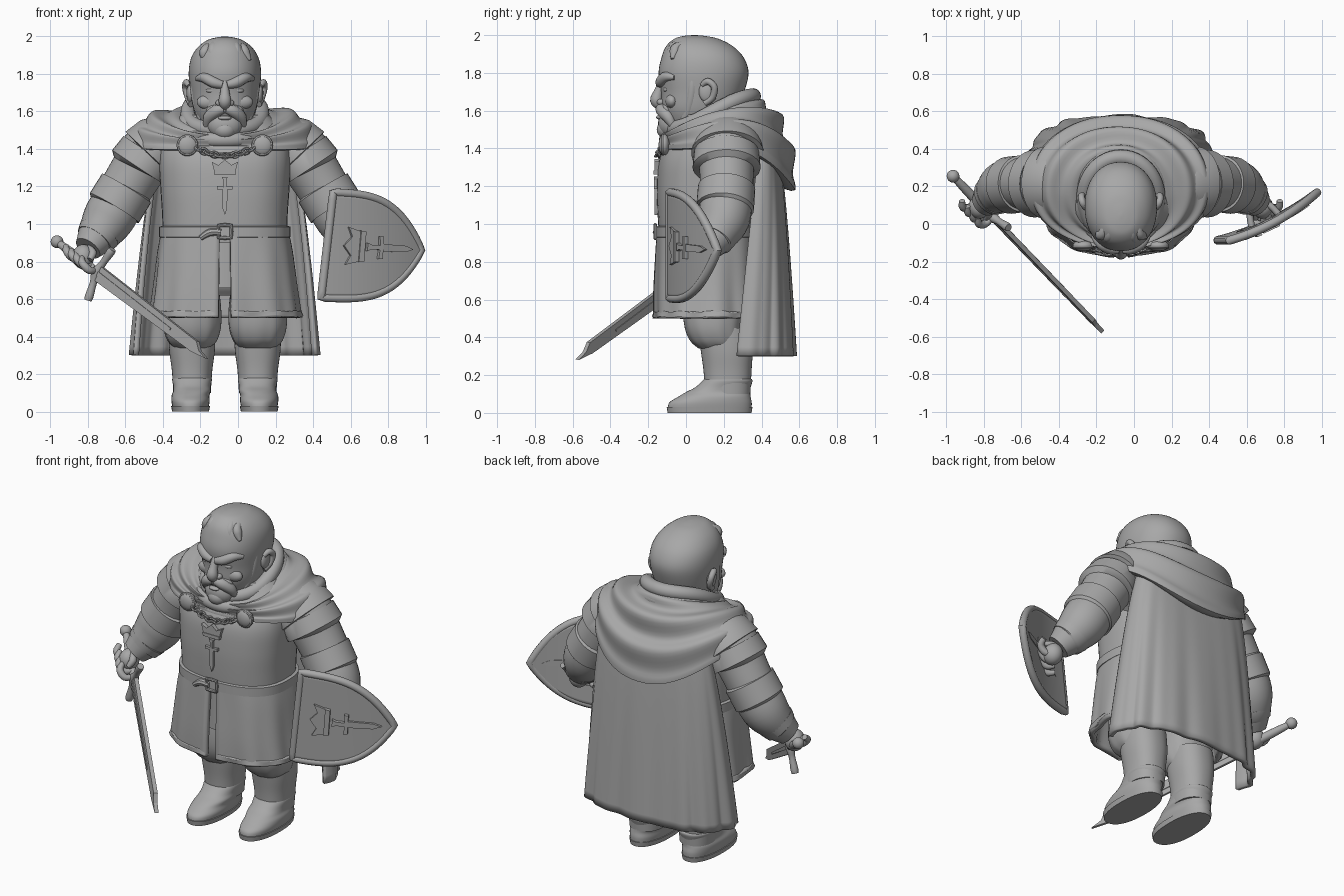
import bpy, bmesh, math
from mathutils import Vector as V, Matrix, Quaternion
from math import sin, cos, pi

if "Cube" in bpy.data.objects:
    bpy.data.objects.remove(bpy.data.objects["Cube"])

CX = -0.07          # body centre line
grey = bpy.data.materials.new("stone grey")
grey.diffuse_color = (0.39, 0.39, 0.39, 1)
grey.use_nodes = True
grey.node_tree.nodes["Principled BSDF"].inputs["Base Color"].default_value = grey.diffuse_color


def add(name, verts, faces, thick=0, angle=40):
    me = bpy.data.meshes.new(name)
    me.from_pydata([tuple(v) for v in verts], [], faces)
    bm = bmesh.new()
    bm.from_mesh(me)
    bmesh.ops.remove_doubles(bm, verts=bm.verts, dist=1e-5)
    bmesh.ops.recalc_face_normals(bm, faces=bm.faces)
    bm.to_mesh(me)
    bm.free()
    me.shade_smooth()
    me.set_sharp_from_angle(angle=math.radians(angle))
    me.materials.append(grey)
    ob = bpy.data.objects.new(name, me)
    bpy.context.collection.objects.link(ob)
    if thick:
        m = ob.modifiers.new("thickness", 'SOLIDIFY')
        m.thickness, m.offset = thick, 0
    return ob


def grid(name, rows, wrap=True, loop=False, caps=True, **kw):
    n, m = len(rows[0]), len(rows)
    f = [(i * n + j, i * n + (j + 1) % n, (i + 1) % m * n + (j + 1) % n, (i + 1) % m * n + j)
         for i in range(m if loop else m - 1) for j in range(n if wrap else n - 1)]
    if caps and wrap and not loop:
        f += [tuple(range(n)), tuple(range((m - 1) * n, m * n))]
    return add(name, [v for r in rows for v in r], f, **kw)


def smooth_keys(k, s):
    out = []
    for i in range(len(k) - 1):
        p = [k[max(i - 1, 0)], k[i], k[i + 1], k[min(i + 2, len(k) - 1)]]
        for t in [j / s for j in range(s)]:
            out.append([0.5 * (2 * b + (c - a) * t + (2*a - 5*b + 4*c - d) * t*t + (3*b - a - 3*c + d) * t**3)
                        for a, b, c, d in zip(*p)])
    return out + [list(k[-1])]


def se(v, p):
    return math.copysign(abs(v) ** (2 / p), v)


def loft(name, keys, p=2.3, n=48, steps=5, gap=None, fold=0, **kw):
    """Stack of rounded sections (z, cx, cy, rx, ry); gap leaves a front slit."""
    rows, ks = [], smooth_keys(keys, steps)
    for i, (z, cx, cy, rx, ry) in enumerate(ks):
        row, g = [], gap or 0
        for j in range(n):
            a = -pi / 2 + g + (2 * pi - 2 * g) * j / (n - 1 if gap else n)
            w = 1 + fold * i / len(ks) * (sin(11 * a) + 0.6 * sin(7 * a + 1))
            row.append(V((cx + rx * w * se(cos(a), p), cy + ry * w * se(sin(a), p), z)))
        rows.append(row)
    return grid(name, rows, wrap=not gap, **kw)


def tube(name, keys, n=16, steps=4, loop=False, sy=1):
    """Round tube through (x, y, z, radius) keys; sy widens it along y."""
    ks = keys if loop else smooth_keys(keys, steps)
    P, m = [V(k[:3]) for k in ks], len(ks)
    rows, q, last = [], None, None
    for i in range(m):
        a, b = (P[i - 1], P[(i + 1) % m]) if loop else (P[max(i - 1, 0)], P[min(i + 1, m - 1)])
        t = (b - a).normalized()
        q = last.rotation_difference(t) @ q if last else t.to_track_quat('Z', 'Y')
        last = t
        offs = [q @ V((cos(2*pi*j/n), sin(2*pi*j/n), 0)) * ks[i][3] for j in range(n)]
        rows.append([P[i] + V((o.x, o.y * sy, o.z)) for o in offs])
    return grid(name, rows, loop=loop)


def ball(name, loc, r):
    rows = [[V(loc) + V((r[0] * sin(a) * cos(b), r[1] * sin(a) * sin(b), r[2] * cos(a)))
             for b in [2 * pi * j / 24 for j in range(24)]] for a in [pi * i / 14 for i in range(15)]]
    return grid(name, rows, caps=False)


def plate(name, pts, at, d0, d1):
    n = len(pts)
    v = [at(a, b, d) for d in (d0, d1) for a, b in pts]
    f = [tuple(range(n)), tuple(range(n, 2 * n))] + [(i, (i + 1) % n, n + (i + 1) % n, n + i) for i in range(n)]
    return add(name, v, f, angle=20)


def mx(s, keys):    # s=1 keeps the sword-arm side, s=-1 mirrors across the body
    return [(k[0] if s > 0 else 2 * CX - k[0],) + tuple(k[1:]) for k in keys]


# ---- torso, skirt, belt
loft("tunic", [(.9, CX, .11, .33, .25), (1.05, CX, .11, .335, .26), (1.2, CX, .11, .345, .263),
               (1.35, CX, .12, .352, .258), (1.47, CX, .15, .335, .225), (1.58, CX, .17, .24, .18)], p=2.5, fold=.006)
loft("tunic_skirt", [(.96, CX, .11, .325, .25), (.85, CX, .11, .345, .255), (.65, CX, .11, .368, .263),
                     (.5, CX, .115, .388, .268)], p=2.5, n=120, gap=.045, fold=.025, thick=.03)
loft("skirt_hem", [(.535, CX, .115, .393, .272), (.505, CX, .115, .396, .274)], p=2.5, n=120, gap=.05,
     fold=.025, thick=.03)
loft("skirt_inner_panel", [(.92, CX, -.1, .06, .02), (.66, CX, -.1, .06, .02)])
loft("hips", [(.93, CX, .12, .28, .2), (.7, CX, .14, .29, .2), (.62, CX, .15, .22, .16)])
loft("belt", [(.925, CX, .11, .335, .255), (.93, CX, .11, .35, .268), (.985, CX, .11, .35, .268),
              (.99, CX, .11, .335, .255)], p=2.5, steps=1)
tube("belt_buckle", [(CX + dx, -.163, .96 + dz, .01) for dx, dz in
                     ((-.033, -.033), (0, -.035), (.033, -.033), (.035, 0), (.033, .033), (0, .035), (-.033, .033), (-.035, 0))],
     n=8, loop=True)
tube("belt_tail", [(CX - .02, -.158, .955, .018), (CX - .08, -.155, .955, .02), (CX - .13, -.15, .925, .014)], n=8)

# ---- head
loft("head", [(1.42, CX, .14, .12, .12), (1.5, CX, .08, .125, .16), (1.6, CX, .07, .165, .195), (1.7, CX, .088, .183, .22),
              (1.8, CX, .093, .193, .238), (1.88, CX, .088, .182, .218), (1.94, CX, .072, .147, .178),
              (1.98, CX, .055, .095, .118), (1.995, CX, .045, .045, .06), (2.0, CX, .045, .006, .008)], p=2.15)
tube("nose", [(CX, -.125, 1.755, .02), (CX, -.145, 1.70, .025), (CX, -.156, 1.655, .034), (CX, -.138, 1.622, .022)])
ball("chin_beard", (CX, -.08, 1.53), (.095, .068, .08))
ball("beard_point", (CX, -.1, 1.5), (.06, .055, .05))
ball("lower_lip", (CX, -.138, 1.565), (.035, .02, .012))
ball("muzzle", (CX, -.09, 1.605), (.1, .055, .05))
for s in (1, -1):
    X = lambda d: CX - s * d
    tube("brow", [(X(.012), -.14, 1.742, .02), (X(.06), -.132, 1.755, .029), (X(.11), -.105, 1.78, .027),
                  (X(.15), -.06, 1.775, .012)], n=12)
    ball("eye", (X(.068), -.098, 1.712), (.034, .024, .017))
    ball("cheek", (X(.085), -.075, 1.65), (.065, .034, .04))
    ball("nostril", (X(.03), -.132, 1.645), (.02, .022, .018))
    tube("moustache", [(X(.004), -.138, 1.612, .022), (X(.045), -.127, 1.602, .033), (X(.085), -.093, 1.565, .032),
                       (X(.1), -.065, 1.505, .012)], n=12)
    tube("sideburn", [(X(.163), .03, 1.84, .01), (X(.16), .035, 1.75, .027), (X(.145), .025, 1.65, .03),
                      (X(.11), 0, 1.56, .035)], n=12)
    tube("ear_rim", [(X(.18), .10, 1.64, .018), (X(.195), .14, 1.67, .018), (X(.21), .15, 1.725, .018),
                     (X(.205), .115, 1.755, .018), (X(.19), .085, 1.735, .014)], n=10)
    ball("ear", (X(.185), .11, 1.7), (.02, .042, .055))
for i in range(6):
    d = (i - 2.5) / 2.5
    tube("hair_lock", [(CX + .08*d, .03, 1.978 - .02*d*d, .014),
                       (CX + .095*d, -.045, 1.957 - .02*d*d, .026),
                       (CX + .11*d, -.085 + .025*d*d, 1.915 - .01*d*d, .028),
                       (CX + .115*d + .02, -.108 + .035*d*d, 1.87 + .015*cos(5*d), .008)], n=10)

# ---- collar, hooded mantle, cloak
for nm, k, dz, r in (("collar_roll", 1, .03, .042), ("collar_fold", 1.13, -.025, .04)):
    tube(nm, [(CX + .195*k*cos(a), .14 + .215*k*sin(a), 1.56 + .095*sin(a) + dz + .008*sin(3*a), r)
              for a in [2*pi*i/48 for i in range(48)]], loop=True)
rows = []
for i in range(35):
    t, row = min(i / 30, 1), []
    tuck = max(i - 30, 0)
    for j in range(72):
        a = 2 * pi * j / 72
        s, c = sin(a), cos(a)
        back = max(s, 0)
        oz = 1.425 - (.225 * back ** 2.2 if s > 0 else -.01 * s)
        ry = .38 if s > 0 else .325
        inn, out = V((.19*c, -.06 + .225*s)), V((.49*se(c, 2.15), ry*se(s, 2.15)))
        p = inn.lerp(out, sin(t * pi / 2)) * (1 - (.02, .02, .08, .17, .25)[tuck] + .02)
        iz = 1.565 + .09 * s
        drop = (1 - .5*back) * (1 - cos(t*pi/2)) + .5*back*t*t*(1.6 - .6*t)
        z = iz - (iz - oz) * drop + .05*c*c*sin(pi*t) - (0, .02, .025, .015, 0)[tuck]
        ripple = (.012 + .008*back) * sin(t * 19 + .8*c) * sin(pi * t) ** .5 if 0 < t < 1 else 0
        row.append(V((CX + p.x * (1 + ripple), .2 + p.y + ripple * s, z + ripple)))
    rows.append(row)
grid("hooded_mantle", rows, caps=False, angle=60)
rows = []
for i in range(25):
    t, row = i / 24, []
    for j in range(121):
        a = pi * (-.02 + 1.04 * j / 120)
        w = 1 + t * (.02 * sin(13 * a) + .012 * sin(21 * a + 1))
        rx, cy, ry = .33 + .155*t**.6, .40 - .095*t, .07 + .19*t**.8
        row.append(V((CX + rx*w*se(cos(a), 2.6), cy + ry*w*se(sin(a), 2.6), 1.43 - 1.13*t)))
    rows.append(row)
grid("cloak", rows, wrap=False, thick=.03)

# ---- brooches and chain
for s in (1, -1):
    ball("brooch", (CX - s*.2, -.115, 1.42), (.056, .03, .056))
    tube("brooch_rim", [(CX - s*.2 + .048*cos(a), -.122, 1.42 + .048*sin(a), .01)
                        for a in [2*pi*i/24 for i in range(24)]], n=8, loop=True)
for i in range(11):
    d = (i - 5) / 5
    turn = Matrix.Rotation(.5*d, 3, 'Y').transposed() @ Matrix.Rotation(.5 if i % 2 else -1, 3, 'X')
    pts = [V((CX + .14*d, -.15 + .02*d*d, 1.365 + .035*d*d)) + turn @ V((.021*cos(a), 0, .016*sin(a)))
           for a in [2*pi*k/12 for k in range(12)]]
    tube("chain_link", [(*p, .007) for p in pts], n=6, loop=True)

# ---- arms with plates, and legs
for s in (1, -1):
    tube("arm", mx(s, [(-.36, .2, 1.45, .14), (-.46, .21, 1.4, .155), (-.54, .215, 1.28, .144), (-.62, .215, 1.15, .138),
                       (-.69, .2, 1.03, .138), (-.745, .16, .945, .112), (-.80, .11, .87, .075)]), n=28)
    for nm, sy, k in (
            ("shoulder_plate", 1.12, [(-.37, .215, 1.49, .12), (-.405, .22, 1.45, .155), (-.475, .22, 1.375, .172), (-.48, .22, 1.37, .15)]),
            ("upper_arm_plate", 1.06, [(-.47, .215, 1.39, .15), (-.475, .215, 1.38, .162), (-.53, .215, 1.3, .17), (-.535, .215, 1.29, .14)]),
            ("elbow_plate", 1, [(-.59, .215, 1.2, .13), (-.595, .215, 1.19, .152), (-.66, .207, 1.085, .153), (-.665, .205, 1.075, .13)]),
            ("bracer_cuff", 1, [(-.735, .165, .96, .1), (-.74, .163, .95, .117), (-.765, .145, .915, .105), (-.77, .14, .91, .08)])):
        tube(nm, mx(s, k), n=32, steps=1, sy=sy)
    ball("fist", mx(s, [(-.825, .09, .825)])[0], (.058, .062, .066))
    for k in range(4):
        o = V((.028, -.029, -.021)) * (k - 1.5)
        tube("finger", mx(s, [(-.875 + o.x, .08 + o.y, .85 + o.z, .016), (-.87 + o.x, .045 + o.y, .82 + o.z, .021),
                              (-.835 + o.x, .045 + o.y, .785 + o.z, .021), (-.80 + o.x, .075 + o.y, .785 + o.z, .014)]), n=10)
    tube("thumb", mx(s, [(-.80, .09, .87, .022), (-.775, .055, .845, .022), (-.79, .03, .81, .015)]), n=10)
    x = CX - s * .175
    loft("trouser_leg", [(.68, x, .15, .14, .16), (.55, x, .15, .155, .165), (.45, x, .147, .153, .152),
                         (.38, x, .16, .132, .135), (.34, x, .18, .1, .11)], n=64, fold=.016)
    loft("shin", [(.45, x, .2, .125, .14), (.33, x, .215, .122, .137), (.22, x, .22, .108, .127), (.1, x, .22, .1, .12)])
    f = x - s * .008
    loft("boot", [(.02, f, .125, .096, .222), (.055, f, .13, .102, .218), (.085, f, .15, .101, .192), (.11, x, .17, .1, .17),
                  (.135, x, .195, .1, .147), (.17, x, .22, .106, .132), (.185, x, .22, .1, .12)], p=2.25)
    loft("boot_sole", [(0, f, .125, .098, .222), (.03, f, .125, .104, .227)], p=2.25, steps=1)

# ---- sword
axis = V((.8, -.83, -.61)).normalized()
across = V((.13, -.07, .27)).normalized()
flat = axis.cross(across)
def on_sword(a, b, d):
    return V((-.965, .255, .905)) + across * a + axis * b + flat * d
ball("sword_pommel", on_sword(0, 0, 0), (.034,) * 3)
tube("sword_grip", [(*on_sword(0, b, 0), r) for b, r in ((.02, .019), (.1, .024), (.22, .026), (.35, .022))])
tube("sword_guard", [(*on_sword(a, .345 + .03*abs(a)/.15, 0), r) for a, r in
                     ((-.155, .02), (-.13, .023), (-.06, .019), (0, .028), (.06, .019), (.13, .023), (.155, .02))])
plate("sword_blade", [(.042, .35), (.034, 1.2), (.0, 1.245), (-.012, 1.31), (-.03, 1.2), (-.042, .35)], on_sword, -.012, .012)
plate("blade_ridge", [(.012, .36), (.006, 1.0), (-.006, 1.0), (-.012, .36)], on_sword, -.017, .017)

# ---- shield
def on_shield(u, s, d):
    h = .28 * (1 - max(u, 0) ** 3.3)
    v = V((.475 + .5*u + .032*s*(1 - u), -.085 + .255*u, .888 - .027*u + h*s))
    return v + V((.45, -.89, 0)) * (.12 * u * (1 - u) + d)
grid("shield_board", [[on_shield(i/28, j/10 - 1, 0) for j in range(21)] for i in range(29)], wrap=False, thick=.035)
edge = [on_shield(0, j/8 - 1, .003) for j in range(16)] + [on_shield(i/28, 1, .003) for i in range(28)]
edge += [on_shield(1 - i/28, -1, .003) for i in range(28)]
tube("shield_rim", [(*p, .023) for p in edge], n=10, loop=True)
tube("shield_handle", [(*on_shield(.3, 0, -.02), .018), (*on_shield(.36, 0, -.1), .018),
                       (*on_shield(.52, 0, -.1), .018), (*on_shield(.58, 0, -.02), .018)], n=10)

# ---- crown and sword emblems on the chest and the shield
def on_chest(a, b, d):
    return V((CX + .7*a, -.15 - .5*d, 1.3 + .7*b))
def on_board(a, b, d):
    u = .25 - b / .57
    h = .28 * (1 - max(u, 0) ** 3.3)
    return on_shield(u, a / h, d)
crown = [(-.075, -.05), (-.1, .045), (-.05, .02), (0, .062), (.05, .02), (.1, .045), (.075, -.05)]
blade = [(-.02, -.15), (-.017, -.31), (0, -.36), (.017, -.31), (.02, -.15)]
hilt = [(-.06, -.165), (-.06, -.14), (-.012, -.145), (-.012, -.095), (-.022, -.07), (.022, -.07),
        (.012, -.095), (.012, -.145), (.06, -.14), (.06, -.165)]
band = [(-.08, -.055), (-.084, -.025), (.084, -.025), (.08, -.055)]
for at, where in ((on_chest, "chest"), (on_board, "shield")):
    for nm, pts, d in (("crown", crown, .034), ("crown_band", band, .042), ("blade", blade, .034), ("hilt", hilt, .04)):
        plate(where + "_emblem_" + nm, pts, at, -.02, d)
